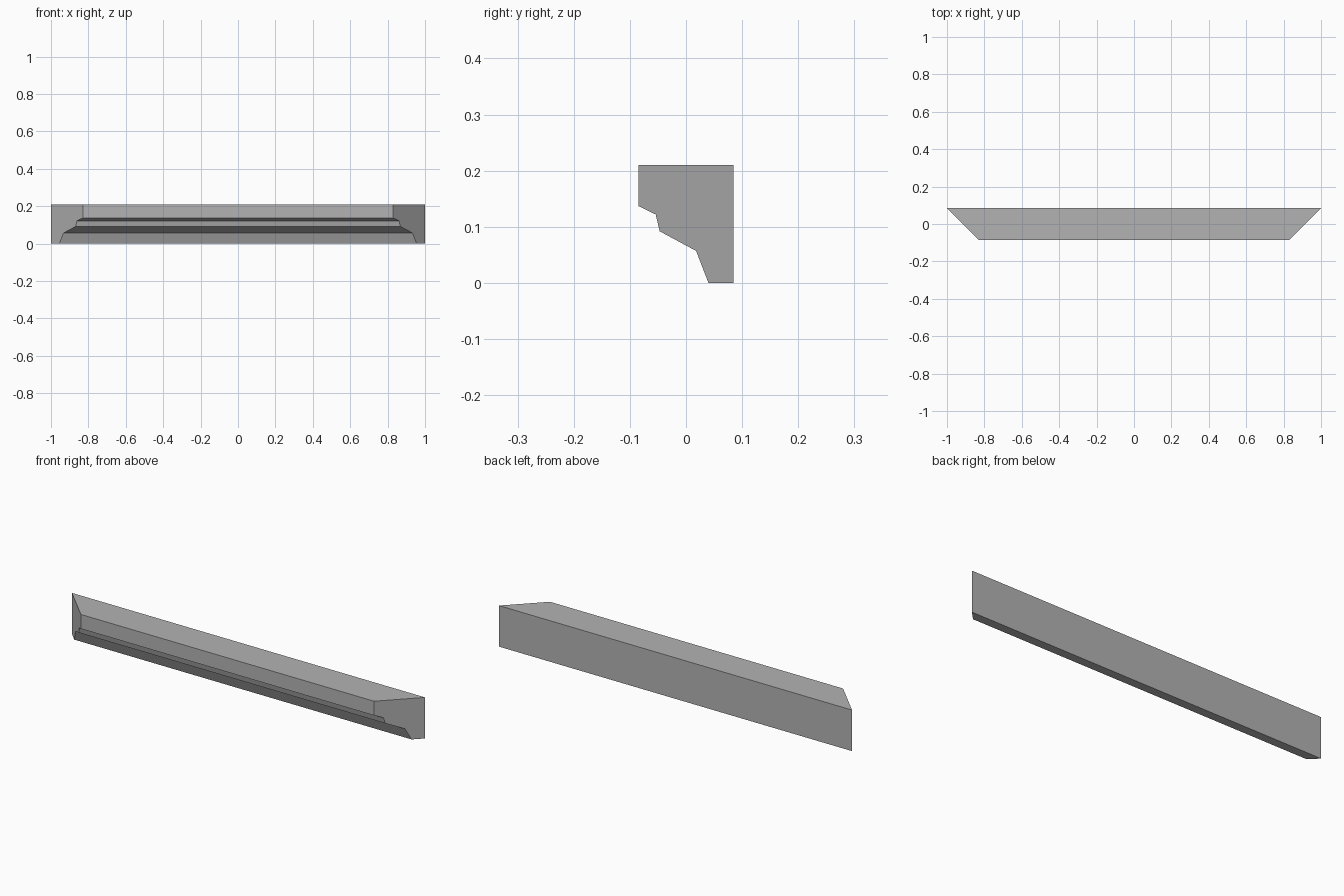
import bpy
import bmesh

default_cube = bpy.data.objects.get("Cube")
if default_cube:
    bpy.data.objects.remove(default_cube, do_unlink=True)

# Plain grey finish
grey = bpy.data.materials.new("plain grey")
grey.use_nodes = True
colour = (0.45, 0.45, 0.45, 1)
grey.diffuse_color = colour
grey.node_tree.nodes["Principled BSDF"].inputs["Base Color"].default_value = colour

# Moulding cross-section as (y, z)
BACK = 0.085
HALF_LENGTH = 1.0
profile = [
    (-BACK, 0.21), (BACK, 0.21), (BACK, 0), (0.04, 0),
    (0.018, 0.057), (-0.047, 0.092), (-0.054, 0.122), (-BACK, 0.137),
]

# Sweep between two ends mitred at 45 degrees
bm = bmesh.new()
ends = []
for side in (-1, 1):
    ends.append([bm.verts.new((side * (HALF_LENGTH - BACK + y), y, z))
                 for y, z in profile])
left_end, right_end = ends
for end in ends:
    bm.faces.new(end)
for i in range(len(profile)):
    j = (i + 1) % len(profile)
    bm.faces.new((left_end[i], left_end[j], right_end[j], right_end[i]))
bmesh.ops.recalc_face_normals(bm, faces=bm.faces)

mesh = bpy.data.meshes.new("cornice_moulding")
bm.to_mesh(mesh)
bm.free()
mesh.materials.append(grey)
moulding = bpy.data.objects.new("cornice_moulding", mesh)
bpy.context.collection.objects.link(moulding)
